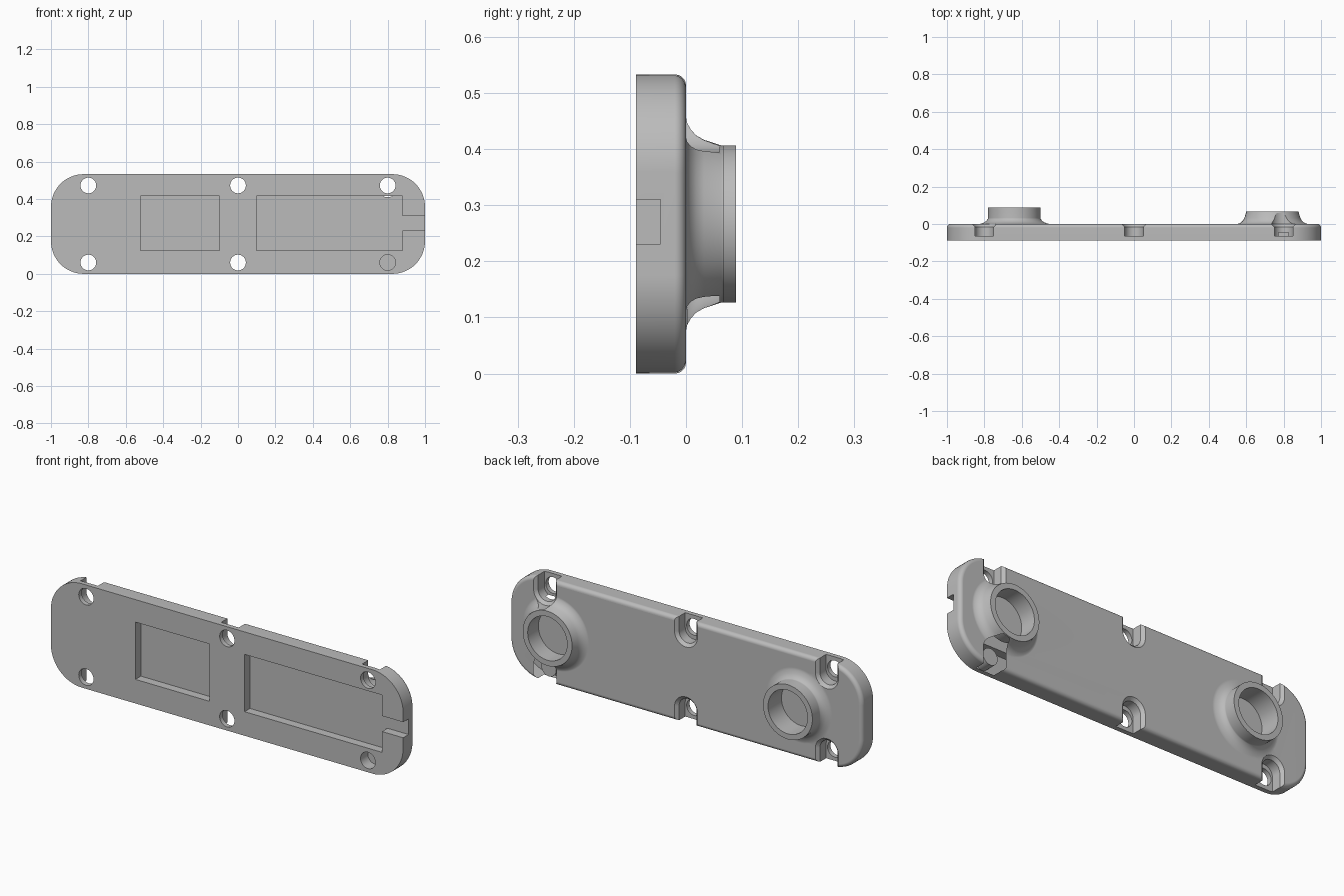
import bpy, bmesh, math

if "Cube" in bpy.data.objects:
    bpy.data.objects.remove(bpy.data.objects["Cube"], do_unlink=True)

FRONT = -0.089
HEIGHT = 0.533
MID = HEIGHT / 2

grey = bpy.data.materials.new("plain grey")
grey.use_nodes = True
colour = (0.5, 0.5, 0.5, 1)
grey.diffuse_color = colour
grey.node_tree.nodes["Principled BSDF"].inputs["Base Color"].default_value = colour


def outline(cx, cz, hw, hh, r, steps):
    """Rounded rectangle in the xz plane; a circle when hw = hh = r."""
    if r <= 0:
        return [(cx + hw, cz + hh), (cx - hw, cz + hh), (cx - hw, cz - hh), (cx + hw, cz - hh)]
    pts = []
    for k, (sx, sz) in enumerate([(1, 1), (-1, 1), (-1, -1), (1, -1)]):
        for i in range(steps + 1):
            a = math.pi / 2 * (k + i / steps)
            pts.append((cx + sx * (hw - r) + r * math.cos(a),
                        cz + sz * (hh - r) + r * math.sin(a)))
    return pts


def loft(name, cx, cz, hw, hh, r, layers, steps=12):
    """Solid from outlines stacked along y; each layer is (y, outward offset)."""
    bm = bmesh.new()
    rings = []
    for y, off in layers:
        corner = r + off if r > 0 else 0
        pts = outline(cx, cz, hw + off, hh + off, corner, steps)
        rings.append([bm.verts.new((x, y, z)) for x, z in pts])
    n = len(rings[0])
    for low, high in zip(rings, rings[1:]):
        for i in range(n):
            j = (i + 1) % n
            bm.faces.new((low[i], low[j], high[j], high[i]))
    bm.faces.new(rings[0])
    bm.faces.new(rings[-1])
    bmesh.ops.remove_doubles(bm, verts=bm.verts, dist=1e-5)
    bmesh.ops.recalc_face_normals(bm, faces=bm.faces)
    mesh = bpy.data.meshes.new(name)
    bm.to_mesh(mesh)
    bm.free()
    mesh.materials.append(grey)
    obj = bpy.data.objects.new(name, mesh)
    bpy.context.collection.objects.link(obj)
    return obj


def combine(tool, operation):
    """Apply a boolean to the plate and discard the tool."""
    mod = plate.modifiers.new("boolean", "BOOLEAN")
    mod.operation = operation
    mod.solver = "EXACT"
    mod.object = tool
    bpy.context.view_layer.objects.active = plate
    bpy.ops.object.modifier_apply(modifier=mod.name)
    bpy.data.objects.remove(tool, do_unlink=True)


def quarter(n):
    return [math.pi / 2 * i / n for i in range(n + 1)]


# Plate with a rounded back edge
edge = 0.02
layers = [(FRONT, 0)] + [(edge * (math.sin(a) - 1), edge * (math.cos(a) - 1)) for a in quarter(8)]
plate = loft("cover_plate", 0, MID, 1, MID, 0.175, layers, 16)

# Two round collars with flared bases: centre x, top y, flare (y, offset)
collars = [
    (-0.64, 0.089, [(0.002, 0.038), (0.008, 0.022), (0.016, 0.01), (0.026, 0.002), (0.032, 0)]),
    (0.74, 0.067, [(0.002, 0.041), (0.008, 0.029), (0.018, 0.018), (0.032, 0.01), (0.063, 0)]),
]
for cx, top, flare in collars:
    base = [(-0.012, 0.05), (0, 0.05)]
    combine(loft("collar", cx, MID, 0.14, 0.14, 0.14, base + flare + [(top, 0)], 16), "UNION")
for cx, top, flare in collars:
    combine(loft("collar_bore", cx, MID, 0.112, 0.112, 0.112, [(-0.02, 0), (0.12, 0)], 16), "DIFFERENCE")

# Screw holes with open-sided recesses on the back
rim = 0.015
recess = [(-0.065, 0)] + [(-rim * math.cos(a), rim * (1 - math.cos(a - math.pi / 2 + math.pi / 2)))
                          for a in quarter(6)] + [(0.06, rim)]
for x in (-0.8, 0, 0.8):
    for side in (-1, 1):
        r = 0.05
        combine(loft("recess", x, MID + side * 0.29, r, 0.097 + r, r, recess), "DIFFERENCE")
        combine(loft("screw_hole", x, MID + side * 0.206, 0.042, 0.042, 0.042,
                     [(FRONT - 0.03, 0), (-0.03, 0)]), "DIFFERENCE")

# Front pockets and the cable slot at the end
for x0, x1, half in [(-0.52, -0.1, 0.147), (0.1, 0.88, 0.147), (0.86, 1.1, 0.04)]:
    combine(loft("pocket", (x0 + x1) / 2, MID + 0.004, (x1 - x0) / 2, half, 0,
                 [(FRONT - 0.03, 0), (-0.045, 0)]), "DIFFERENCE")

# Smooth fillets, crisp edges
bpy.ops.object.select_all(action="DESELECT")
plate.select_set(True)
bpy.context.view_layer.objects.active = plate
bpy.ops.object.shade_smooth_by_angle(angle=math.radians(28))
normals = plate.modifiers.new("even_shading", "WEIGHTED_NORMAL")
normals.keep_sharp = True
